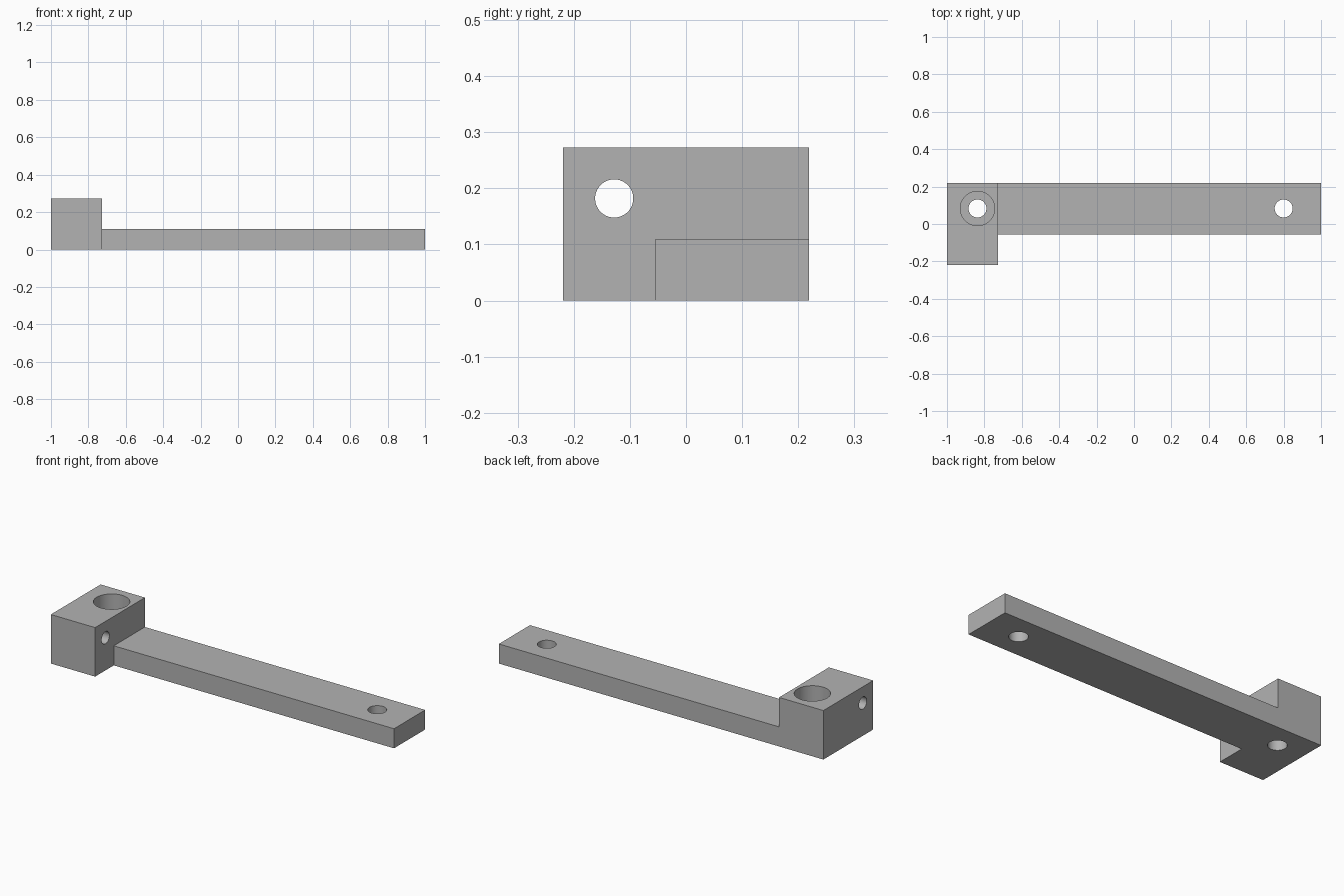
import bpy
import bmesh
import math

cube = bpy.data.objects.get("Cube")
if cube:
    bpy.data.objects.remove(cube, do_unlink=True)

LEFT, STEP, RIGHT = -1.0, -0.727, 1.0
FRONT, BAR_FRONT, BACK = -0.219, -0.055, 0.219
BAR_TOP, BLOCK_TOP = 0.109, 0.273

grey = bpy.data.materials.new("plain grey")
grey.use_nodes = True
colour = (0.45, 0.45, 0.45, 1)
grey.diffuse_color = colour
grey.node_tree.nodes["Principled BSDF"].inputs["Base Color"].default_value = colour


def raise_faces(bm, faces, height, keep):
    """Extrude faces straight up and return the new top faces."""
    new = bmesh.ops.extrude_face_region(bm, geom=faces, use_keep_orig=keep)["geom"]
    verts = [g for g in new if isinstance(g, bmesh.types.BMVert)]
    bmesh.ops.translate(bm, verts=verts, vec=(0, 0, height))
    return [g for g in new if isinstance(g, bmesh.types.BMFace)]


# Floor plan: end block and bar share one edge
bm = bmesh.new()
inner, outer = [bm.verts.new((STEP, y, 0)) for y in (BAR_FRONT, BACK)]
block_rest = [bm.verts.new(p) for p in
              ((LEFT, BACK, 0), (LEFT, FRONT, 0), (STEP, FRONT, 0))]
bar_rest = [bm.verts.new((RIGHT, y, 0)) for y in (BAR_FRONT, BACK)]
plan = [bm.faces.new([inner, outer] + block_rest),
        bm.faces.new([inner] + bar_rest + [outer])]

# Raise everything to bar height, then the block alone
tops = raise_faces(bm, plan, BAR_TOP, True)
block_top = min(tops, key=lambda f: f.calc_center_median().x)
raise_faces(bm, [block_top], BLOCK_TOP - BAR_TOP, False)
bmesh.ops.recalc_face_normals(bm, faces=bm.faces)
bmesh.ops.dissolve_limit(bm, angle_limit=math.radians(1),
                         verts=bm.verts, edges=bm.edges)

mesh = bpy.data.meshes.new("mounting_arm")
bm.to_mesh(mesh)
bm.free()
mesh.materials.append(grey)
arm = bpy.data.objects.new("mounting_arm", mesh)
bpy.context.collection.objects.link(arm)


def drill(name, radius, depth, centre, rotation=(0, 0, 0)):
    """Cut a round hole in the arm and remove the cutter."""
    bpy.ops.mesh.primitive_cylinder_add(vertices=64, radius=radius, depth=depth,
                                        location=centre, rotation=rotation)
    cutter = bpy.context.object
    cutter.name = name
    cutter.hide_render = True
    cutter.data.materials.append(grey)
    cut = arm.modifiers.new(name, "BOOLEAN")
    cut.operation = "DIFFERENCE"
    cut.solver = "EXACT"
    cut.object = cutter
    bpy.ops.object.select_all(action="DESELECT")
    arm.select_set(True)
    bpy.context.view_layer.objects.active = arm
    bpy.ops.object.modifier_apply(modifier=name)
    bpy.data.objects.remove(cutter, do_unlink=True)


# Vertical bolt holes, block counterbore and sideways pin hole
HOLE_Y = 0.083
BLOCK_X = -0.837
drill("bar_hole", 0.048, 1, (0.8, HOLE_Y, 0))
drill("counterbore", 0.092, 1, (BLOCK_X, HOLE_Y, BAR_TOP + 0.5))
drill("block_hole", 0.048, 1, (BLOCK_X, HOLE_Y, 0))
drill("pin_hole", 0.034, 1, (BLOCK_X, -0.128, 0.182), (0, math.pi / 2, 0))

bpy.ops.object.shade_smooth_by_angle(angle=math.radians(30))
